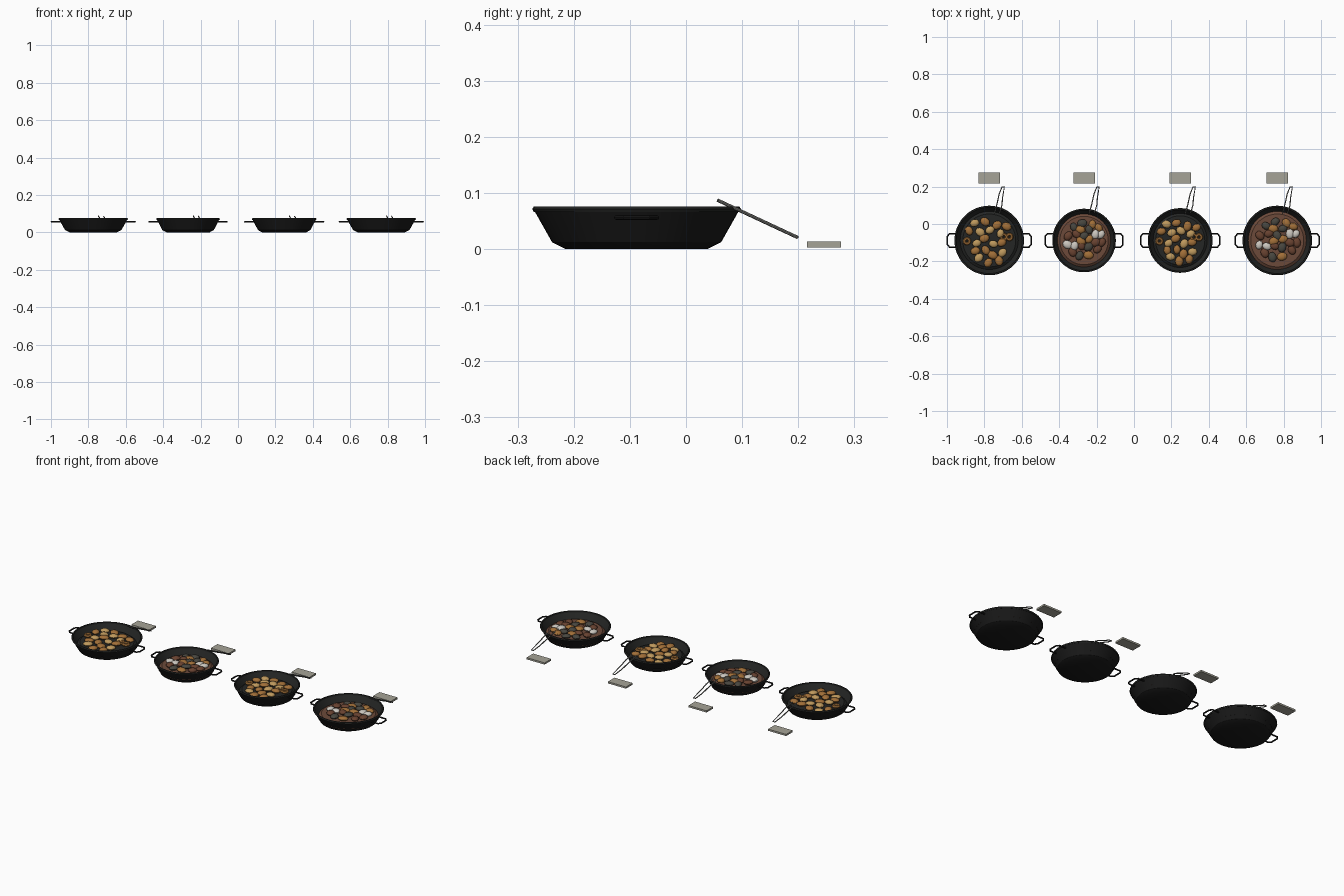
import bpy, bmesh, math, random
from mathutils import Matrix, Vector

random.seed(4)
cube = bpy.data.objects.get("Cube")
if cube:
    bpy.data.objects.remove(cube)


def material(name, r, g, b):
    m = bpy.data.materials.new(name)
    m.use_nodes = True
    m.diffuse_color = (r, g, b, 1)
    bsdf = next(n for n in m.node_tree.nodes if n.type == 'BSDF_PRINCIPLED')
    bsdf.inputs["Base Color"].default_value = (r, g, b, 1)
    bsdf.inputs["Roughness"].default_value = 0.7
    return m


IRON = material("black iron", 0.010, 0.010, 0.010)
WORN = material("worn iron", 0.018, 0.019, 0.018)
GOLD = material("pale gold", 0.52, 0.32, 0.11)
TOAST = material("toasted brown", 0.36, 0.16, 0.04)
WHITE = material("cream white", 0.60, 0.57, 0.52)
SLATE = material("slate grey", 0.065, 0.062, 0.05)
RUST = material("rust brown", 0.14, 0.055, 0.03)
BROTH = material("broth", 0.15, 0.068, 0.042)
STONE = material("tray grey", 0.38, 0.37, 0.31)
STEEL = material("steel", 0.16, 0.16, 0.15)

PAN_Y = -0.088


def add_object(name, bm, mats, smooth=True):
    bmesh.ops.recalc_face_normals(bm, faces=bm.faces)
    mesh = bpy.data.meshes.new(name)
    bm.to_mesh(mesh)
    bm.free()
    for m in mats:
        mesh.materials.append(m)
    ob = bpy.data.objects.new(name, mesh)
    bpy.context.collection.objects.link(ob)
    if smooth:
        bpy.ops.object.select_all(action='DESELECT')
        ob.select_set(True)
        bpy.context.view_layer.objects.active = ob
        bpy.ops.object.shade_smooth_by_angle(angle=math.radians(30))
    return ob


def lathe(name, profile, mats, center, inner_from=None, segments=48):
    """Spin (radius, height) points; faces from inner_from on use the second colour."""
    bm = bmesh.new()
    rings = []
    for r, z in profile:
        if r == 0:
            rings.append([bm.verts.new((*center, z))] * segments)
            continue
        rings.append([bm.verts.new((center[0] + r * math.cos(a), center[1] + r * math.sin(a), z))
                      for a in (math.tau * i / segments for i in range(segments))])
    for k, (low, high) in enumerate(zip(rings, rings[1:])):
        for i in range(segments):
            j = (i + 1) % segments
            corners = list(dict.fromkeys((low[i], low[j], high[j], high[i])))
            face = bm.faces.new(corners)
            face.material_index = int(inner_from is not None and k >= inner_from)
    return add_object(name, bm, mats)


def rod(name, points, radius, mat):
    """Round bar along a path."""
    curve = bpy.data.curves.new(name, 'CURVE')
    curve.dimensions = '3D'
    curve.bevel_depth = radius
    curve.bevel_resolution = 2
    curve.use_fill_caps = True
    spline = curve.splines.new('POLY')
    spline.points.add(len(points) - 1)
    for p, co in zip(spline.points, points):
        p.co = (*co, 1)
    temp = bpy.data.objects.new(name + "_path", curve)
    bpy.context.collection.objects.link(temp)
    bpy.context.view_layer.update()
    mesh = bpy.data.meshes.new_from_object(temp.evaluated_get(bpy.context.evaluated_depsgraph_get()))
    bpy.data.objects.remove(temp)
    bm = bmesh.new()
    bm.from_mesh(mesh)
    bpy.data.meshes.remove(mesh)
    return add_object(name, bm, [mat])


def add_lump(bm, place, size, slot):
    turn = Matrix.Rotation(random.uniform(0, math.pi), 4, 'Z')
    mat = Matrix.Translation(place) @ turn @ Matrix.Diagonal((*size, 1))
    made = bmesh.ops.create_icosphere(bm, subdivisions=2, radius=1, matrix=mat)
    for face in {f for v in made["verts"] for f in v.link_faces}:
        face.material_index = slot


def add_ring(bm, place, major, minor, slot):
    n, m = 14, 6
    grid = []
    for i in range(n):
        a = math.tau * i / n
        grid.append([])
        for j in range(m):
            b = math.tau * j / m
            r = major + minor * math.cos(b)
            grid[-1].append(bm.verts.new(place + Vector((r * math.cos(a), r * math.sin(a), minor * math.sin(b)))))
    for i in range(n):
        for j in range(m):
            k, l = (i + 1) % n, (j + 1) % m
            bm.faces.new((grid[i][j], grid[k][j], grid[k][l], grid[i][l])).material_index = slot


# Food layouts, in pan radii: letter picks the colour, o is a ring
FRIED = {"g": [(-.42, .5), (.02, .3), (.32, .2), (-.26, .24), (-.3, -.5), (.38, -.35), (-.36, -.08), (.12, -.1)],
         "t": [(-.12, .54), (.22, .44), (-.58, .28), (.5, .4), (-.14, .06), (-.1, -.28), (.36, -.06),
               (-.4, -.3), (.1, -.42), (-.03, -.64), (.28, -.58)],
         "o": [(-.64, -.02), (.42, .1), (.58, .1)]}
STEW = {"w": [(-.52, -.13), (-.3, -.17), (.36, .19), (.53, .19)],
        "s": [(-.06, .54), (-.32, .42), (.16, .34), (-.14, -.48), (.14, -.2), (.0, .14)],
        "r": [(-.5, .14), (-.24, .2), (-.08, -.16), (.36, -.06), (.42, -.28), (-.36, -.36), (.56, -.06)],
        "t": [(.26, .5), (.46, .4), (.14, -.46), (-.12, .34), (.16, .04), (-.1, -.02)]}


def food(name, layout, cx, radius):
    palette = {"g": GOLD, "t": TOAST, "w": WHITE, "s": SLATE, "r": RUST}
    mats = list(palette.values())
    bm = bmesh.new()
    for key, spots in layout.items():
        for u, v in spots:
            z = 0.061 - 0.012 * math.hypot(u, v)
            place = Vector((cx + u * radius, PAN_Y + v * radius, z))
            if key == "o":
                add_ring(bm, place, 0.014, 0.008, mats.index(TOAST))
            else:
                w = random.uniform(0.024, 0.028)
                add_lump(bm, place, (w, w * 0.8, 0.012), list(palette).index(key))
    add_object(name, bm, mats)


def pan_set(tag, cx, radius, layout, bed):
    c = (cx, PAN_Y)
    # Pan body: floor, sloped wall, inside wall
    profile = [(0, 0), (0.68, 0), (0.81, 0.012), (0.98, 0.068), (0.95, 0.068), (0.77, 0.016), (0, 0.012)]
    lathe(tag + "_pan", [(r * radius, z) for r, z in profile], [IRON, WORN], c, 3)
    # Rolled rim
    rim = [(0.945, 0.068), (0.985, 0.066), (1.0, 0.071), (0.985, 0.076), (0.95, 0.076), (0.945, 0.068)]
    lathe(tag + "_rim", [(r * radius, z) for r, z in rim], [WORN], c)
    # Bed under the food
    lathe(tag + "_bed", [(0.87 * radius, 0.03), (0.76 * radius, 0.045), (0, 0.047)], [bed], c)
    food(tag + "_food", layout, cx, radius)
    # Two side handles
    for side, s in (("left", 1), ("right", -1)):
        path = [(0.93 * radius, -.036), (radius + .026, -.036), (radius + .038, -.022),
                (radius + .038, .022), (radius + .026, .036), (0.93 * radius, .036)]
        rod(f"{tag}_{side}_handle", [(cx + s * x, PAN_Y + y, 0.056) for x, y in path], 0.0042, IRON)
    # Tongs leaning over the back rim
    path = [(.028, .056), (.042, .11), (.053, .16), (.068, .198), (.081, .198), (.071, .14), (.068, .1), (.055, .058)]
    rod(tag + "_tongs", [(cx + x, y, 0.02 + 0.466 * (0.2 - y)) for x, y in path], 0.003, STEEL)
    # Flat tray behind the pan
    bm = bmesh.new()
    bmesh.ops.create_cube(bm, size=1, matrix=Matrix.Translation((cx, 0.246, 0.008))
                          @ Matrix.Diagonal((0.115, 0.06, 0.01, 1)))
    add_object(tag + "_tray", bm, [STONE], smooth=False)


pan_set("first", -0.774, 0.186, FRIED, WORN)
pan_set("second", -0.267, 0.170, STEW, BROTH)
pan_set("third", 0.247, 0.173, FRIED, WORN)
pan_set("fourth", 0.766, 0.186, STEW, BROTH)
